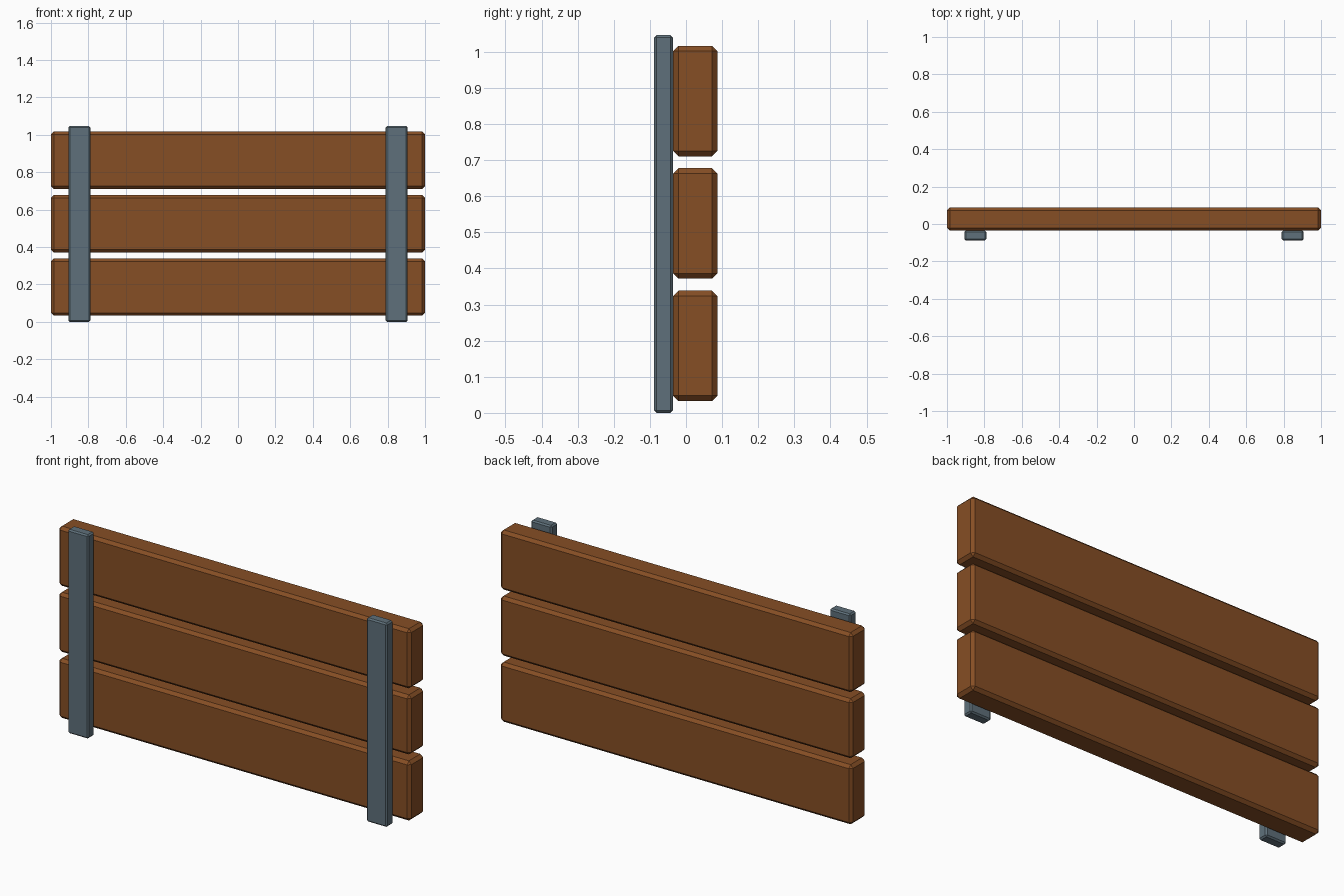
import bpy
import bmesh

if "Cube" in bpy.data.objects:
    bpy.data.objects.remove(bpy.data.objects["Cube"])


def material(name, rgb):
    m = bpy.data.materials.new(name)
    m.diffuse_color = (*rgb, 1.0)
    m.use_nodes = True
    m.node_tree.nodes["Principled BSDF"].inputs["Base Color"].default_value = m.diffuse_color
    return m


def chamfered_box(name, center, size, chamfer, mat):
    bm = bmesh.new()
    bmesh.ops.create_cube(bm, size=1.0)
    bmesh.ops.scale(bm, vec=size, verts=bm.verts)
    bmesh.ops.bevel(bm, geom=bm.edges[:], offset=chamfer, segments=1,
                    profile=0.5, affect='EDGES')
    mesh = bpy.data.meshes.new(name)
    bm.to_mesh(mesh)
    bm.free()
    mesh.materials.append(mat)
    obj = bpy.data.objects.new(name, mesh)
    obj.location = center
    bpy.context.collection.objects.link(obj)
    return obj


wood = material("brown_wood", (0.24, 0.077, 0.018))
steel = material("grey_steel", (0.114, 0.163, 0.197))

# Three horizontal planks, stacked with small gaps
for i, level in enumerate(("bottom", "middle", "top")):
    chamfered_box(f"{level}_plank", (0, 0.0255, 0.1855 + 0.339 * i),
                  (2.0, 0.123, 0.306), 0.015, wood)

# Two upright straps on the front
for side, x in (("left", -0.848), ("right", 0.848)):
    chamfered_box(f"{side}_strap", (x, -0.062, 0.523),
                  (0.117, 0.052, 1.046), 0.007, steel)
